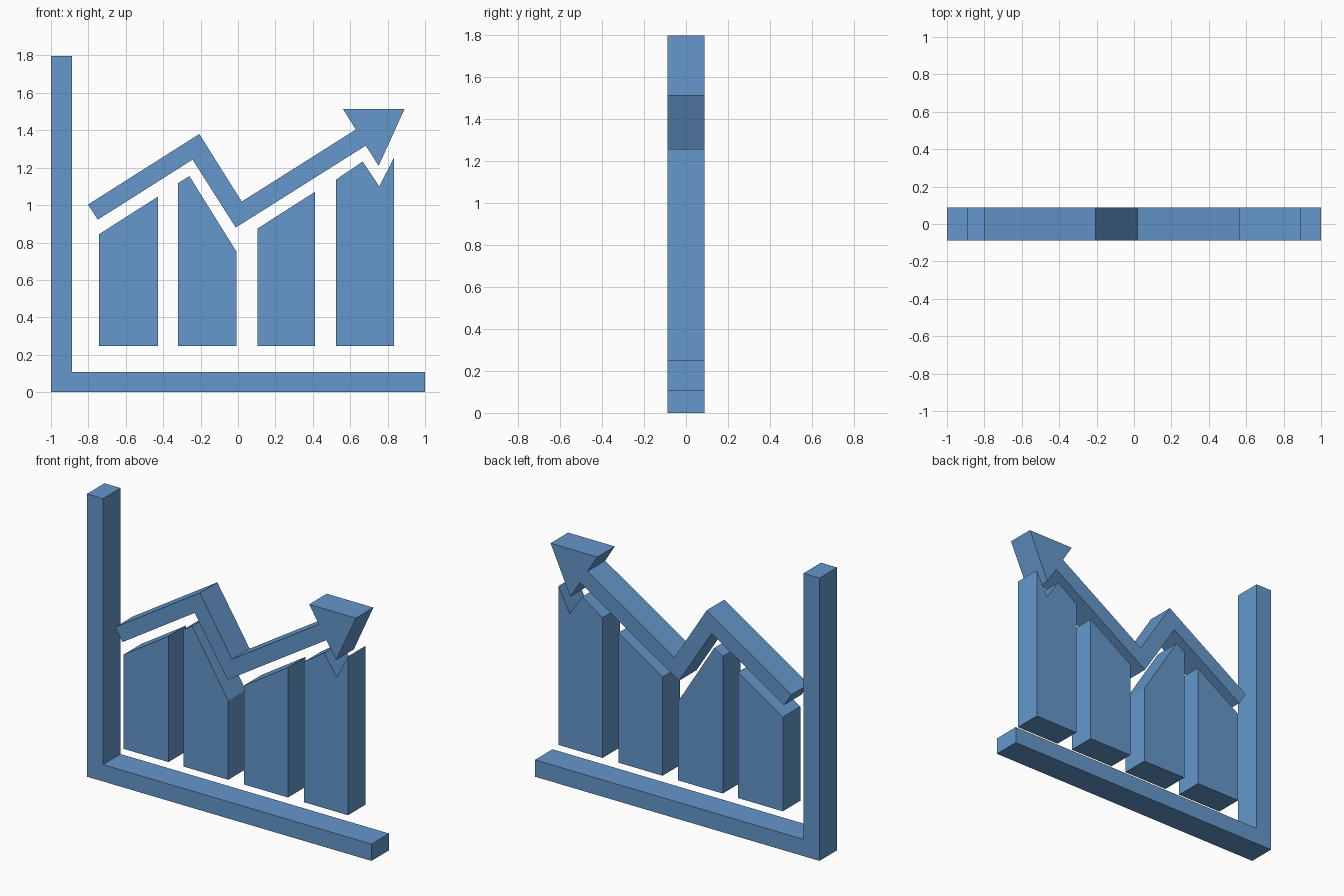
import bpy
import bmesh

cube = bpy.data.objects.get("Cube")
if cube:
    bpy.data.objects.remove(cube, do_unlink=True)

HALF_DEPTH = 0.088
BAR_BASE = 0.246

blue = bpy.data.materials.new("chart blue")
blue.use_nodes = True
colour = (0.13, 0.31, 0.60, 1)
blue.diffuse_color = colour
blue.node_tree.nodes["Principled BSDF"].inputs["Base Color"].default_value = colour


def extrude_outline(name, outline):
    """Turn a front outline of (x, z) points into a flat-faced slab."""
    bm = bmesh.new()
    front = bm.faces.new([bm.verts.new((x, -HALF_DEPTH, z)) for x, z in outline])
    result = bmesh.ops.extrude_face_region(bm, geom=[front], use_keep_orig=True)
    back = [v for v in result["geom"] if isinstance(v, bmesh.types.BMVert)]
    bmesh.ops.translate(bm, verts=back, vec=(0, 2 * HALF_DEPTH, 0))
    bmesh.ops.recalc_face_normals(bm, faces=bm.faces)
    mesh = bpy.data.meshes.new(name)
    bm.to_mesh(mesh)
    bm.free()
    mesh.materials.append(blue)
    obj = bpy.data.objects.new(name, mesh)
    bpy.context.collection.objects.link(obj)
    return obj


# L-shaped axes
extrude_outline("chart_axes", [(-1, 0), (1, 0), (1, 0.107), (-0.887, 0.107),
                               (-0.887, 1.797), (-1, 1.797)])

# Bars, each given by its top edge from left to right
bar_tops = [
    [(-0.742, 0.845), (-0.427, 1.046)],
    [(-0.32, 1.118), (-0.26, 1.155), (-0.007, 0.749)],
    [(0.103, 0.874), (0.413, 1.072)],
    [(0.525, 1.137), (0.667, 1.233), (0.755, 1.10), (0.835, 1.255)],
]
for number, top in enumerate(bar_tops, 1):
    base = [(top[-1][0], BAR_BASE), (top[0][0], BAR_BASE)]
    extrude_outline(f"bar_{number}", top + base)

# Zigzag trend arrow: upper edge, head, then lower edge
upper = [(-0.802, 1.003), (-0.207, 1.38), (0.02, 1.019), (0.63, 1.404)]
head = [(0.562, 1.513), (0.89, 1.513), (0.752, 1.21)]
lower = [(0.683, 1.318), (-0.012, 0.88), (-0.243, 1.243), (-0.75, 0.922)]
extrude_outline("trend_arrow", upper + head + lower)
